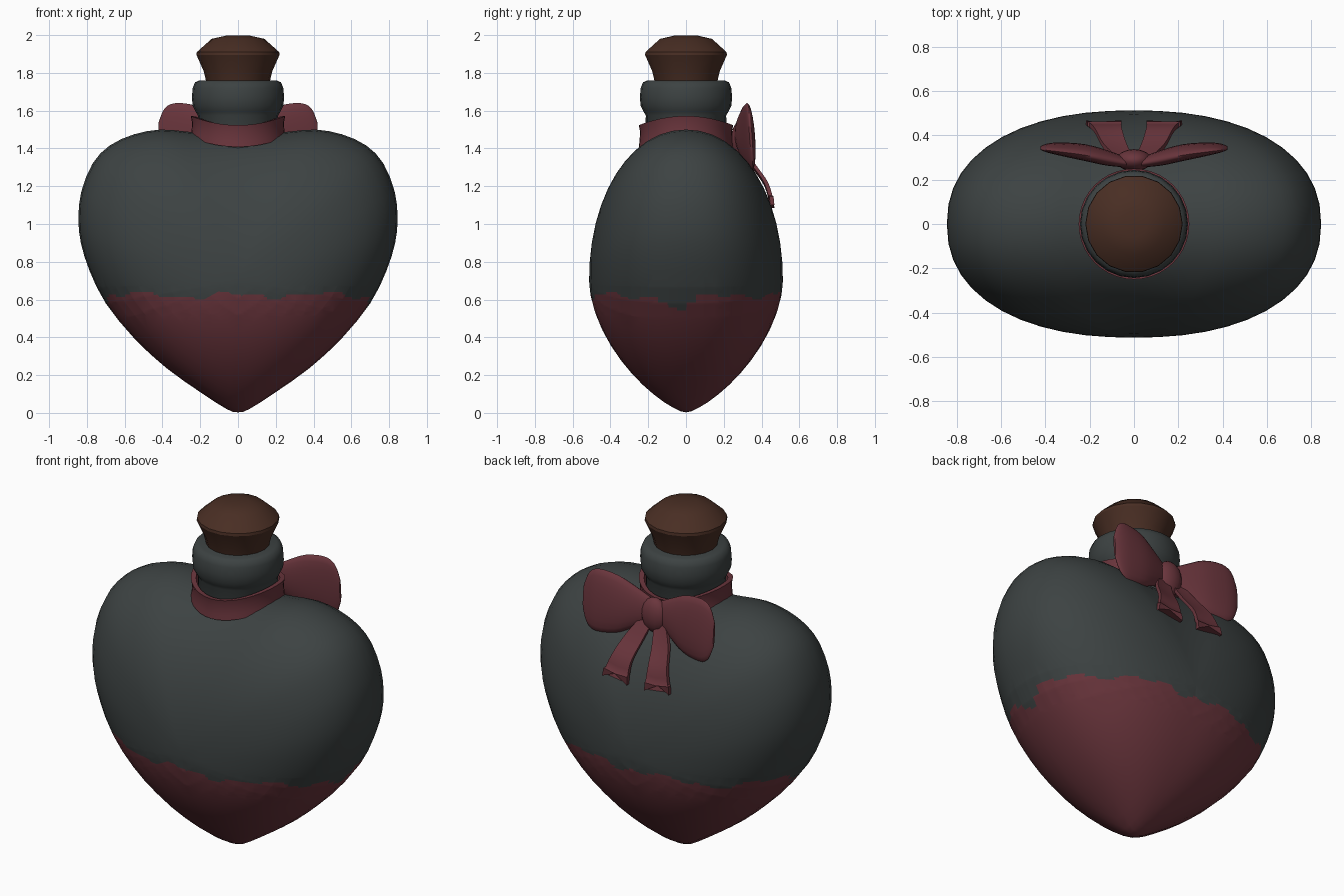
import bpy, bmesh, math
from mathutils import Vector

if "Cube" in bpy.data.objects:
    bpy.data.objects.remove(bpy.data.objects["Cube"])


def material(name, rgb):
    m = bpy.data.materials.new(name)
    m.diffuse_color = (*rgb, 1)
    m.use_nodes = True
    m.node_tree.nodes["Principled BSDF"].inputs["Base Color"].default_value = m.diffuse_color
    return m


GLASS = material("dark_glass", (0.046, 0.055, 0.055))
RED = material("wine_red", (0.145, 0.036, 0.046))
CORK = material("cork_brown", (0.066, 0.027, 0.017))


def finish(name, bm, mats, angle=40, mirror=False):
    bmesh.ops.recalc_face_normals(bm, faces=bm.faces)
    me = bpy.data.meshes.new(name)
    bm.to_mesh(me)
    bm.free()
    for m in mats:
        me.materials.append(m)
    me.shade_smooth()
    me.set_sharp_from_angle(angle=math.radians(angle))
    ob = bpy.data.objects.new(name, me)
    bpy.context.collection.objects.link(ob)
    if mirror:
        ob.modifiers.new("mirror", 'MIRROR').use_mirror_merge = False
    return ob


def loft(name, rings, mat, closed=False, **kw):
    """Skin a list of point rings; cap the ends unless the rings form a loop."""
    bm = bmesh.new()
    vs = [[bm.verts.new(p) for p in r] for r in rings]
    n = len(vs[0])
    pairs = list(zip(vs, vs[1:])) + ([(vs[-1], vs[0])] if closed else [])
    for a, b in pairs:
        for i in range(n):
            j = (i + 1) % n
            bm.faces.new((a[i], a[j], b[j], b[i]))
    if not closed:
        bm.faces.new(vs[0])
        bm.faces.new(vs[-1])
    return finish(name, bm, [mat], **kw)


def lathe(name, profile, sides, mat, **kw):
    rings = [[(r * math.cos(2 * math.pi * i / sides), r * math.sin(2 * math.pi * i / sides), z)
              for i in range(sides)] for r, z in profile]
    return loft(name, rings, mat, **kw)


def catmull(pts, sub, closed):
    """Smooth curve through points of any dimension."""
    n, out = len(pts), []
    for i in range(n if closed else n - 1):
        idx = [(i + k) % n if closed else min(max(i + k, 0), n - 1) for k in (-1, 0, 1, 2)]
        p0, p1, p2, p3 = (Vector(pts[k]) for k in idx)
        for s in range(sub):
            t = s / sub
            out.append(0.5 * (2 * p1 + (p2 - p0) * t + (2 * p0 - 5 * p1 + 4 * p2 - p3) * t * t
                              + (3 * p1 - p0 - 3 * p2 + p3) * t ** 3))
    if not closed:
        out.append(Vector(pts[-1]))
    return out


# Heart-shaped bottle body: shrunken copies of the outline, swelling in y
half = [(0, 0.003), (0.06, 0.02), (0.2, 0.11), (0.38, 0.238), (0.55, 0.395), (0.7, 0.58),
        (0.785, 0.75), (0.832, 0.9), (0.845, 1.03), (0.83, 1.17), (0.77, 1.32), (0.68, 1.415),
        (0.55, 1.475), (0.41, 1.5), (0.28, 1.49), (0.16, 1.48), (0, 1.475)]
outline = catmull(half + [(-x, z) for x, z in half[-2:0:-1]], 2, True)
CZ, DEPTH, STEPS, BOX = 0.7, 0.513, 12, 2.3


def half_width(z):
    for p, q in zip(outline, outline[1:]):
        if p[1] <= z <= q[1]:
            return p[0] + (q[0] - p[0]) * (z - p[1]) / (q[1] - p[1])
    return 0.001


def body_point(p, s, side):
    dx, dz = p[0], p[1] - CZ
    x, z = dx * s, CZ + dz * s
    if dz < 0:                      # lower half: rounded oval cross-sections down to the tip
        b = max(0.0, 1 - ((CZ - z) / CZ) ** 1.75) ** 0.75
        u = min(1.0, abs(x) / max(half_width(z), 1e-4))
        y = b * (1 - u ** BOX) ** (1 / BOX)
    else:                           # upper half: pillow over the two lobes
        e = 2 + (BOX - 2) * dx * dx / (dx * dx + dz * dz)
        y = (1 - s ** e) ** (1 / e)
    return x, side * DEPTH * y, z


bm = bmesh.new()
rim = [bm.verts.new((p[0], 0, p[1])) for p in outline]
n = len(rim)
for side in (-1, 1):
    prev = rim
    for k in range(STEPS - 1, 0, -1):
        s = math.sin(k / STEPS * math.pi / 2)
        ring = [bm.verts.new(body_point(p, s, side)) for p in outline]
        for i in range(n):
            j = (i + 1) % n
            bm.faces.new((prev[i], prev[j], ring[j], ring[i]))
        prev = ring
    pole = bm.verts.new((0, side * DEPTH, CZ))
    for i in range(n):
        bm.faces.new((prev[i], prev[(i + 1) % n], pole))


def cut(co, no, faces):
    fs = list(faces)
    geom = fs + list({e for f in fs for e in f.edges}) + list({v for f in fs for v in f.verts})
    bmesh.ops.bisect_plane(bm, geom=geom, dist=1e-5, plane_co=co, plane_no=no)


# Fine cuts in the band where the uneven liquid edge runs
for k in range(12):
    cut((0, 0, 0.515 + 0.014 * k), (0, 0, 1), bm.faces)
for axis, lim in ((0, 16), (1, 10)):
    for k in range(-lim, lim + 1):
        co, no = [0, 0, 0], [0, 0, 0]
        co[axis], no[axis] = k * 0.05 + 0.003, 1
        cut(co, no, [f for f in bm.faces if all(0.514 < v.co.z < 0.67 for v in f.verts)])


def liquid_top(x, y):
    a = math.atan2(y, x)
    return (0.622 + 0.014 * math.sin(7 * a + 0.5) + 0.012 * math.sin(17 * a)
            - 0.07 * math.exp(-((y + 0.02) / 0.09) ** 2))


for f in bm.faces:
    c = f.calc_center_median()
    f.material_index = int(c.z < liquid_top(c.x, c.y))
finish("heart_bottle_body", bm, [GLASS, RED], angle=50)

# Neck with rounded lip
lathe("bottle_neck", [(0.215, 1.3), (0.213, 1.575), (0.225, 1.595), (0.24, 1.625), (0.244, 1.67),
                      (0.24, 1.72), (0.228, 1.75), (0.205, 1.76)], 24, GLASS, angle=60)

# Cork stopper
lathe("cork_stopper", [(0.165, 1.74), (0.182, 1.81), (0.22, 1.895), (0.218, 1.91),
                       (0.14, 1.98), (0.06, 1.998)], 18, CORK, angle=30)

# Ribbon collar, saddle shaped around the neck
section = [(0.218, -0.055), (0.25, -0.06), (0.246, -0.03), (0.243, 0.02),
           (0.25, 0.055), (0.222, 0.052)]
rings = []
for i in range(40):
    a = 2 * math.pi * i / 40
    zc = 1.468 + 0.049 * math.cos(a) ** 2
    rings.append([(r * math.cos(a), r * math.sin(a), zc + dz) for r, dz in section])
loft("ribbon_collar", rings, RED, closed=True, angle=50)

# Bow loops: (x, y, half height, half thickness)
rings = []
for x, y, h, t in catmull([(0.02, 0.275, 0.06, 0.02), (0.12, 0.298, 0.115, 0.034),
                           (0.22, 0.322, 0.164, 0.036), (0.33, 0.338, 0.178, 0.028),
                           (0.39, 0.343, 0.148, 0.018), (0.422, 0.343, 0.07, 0.007)], 3, False):
    ring = []
    for i in range(20):
        a = 2 * math.pi * i / 20
        dz = h * math.sin(a)
        ring.append((x, y + t * math.cos(a) - 0.07 * dz, 1.462 + dz))
    rings.append(ring)
loft("bow_loops", rings, RED, angle=60, mirror=True)

# Bow tails with notched ends: (x, y, z, half width)
rings = []
path = catmull([(0.035, 0.285, 1.42, 0.034), (0.085, 0.35, 1.31, 0.052),
                (0.118, 0.425, 1.2, 0.062), (0.136, 0.456, 1.085, 0.08)], 4, False)
for i, (x, y, z, w) in enumerate(path):
    notch = 0.045 if i == len(path) - 1 else 0
    if i == len(path) - 2:
        z += 0.025
    row = [(x - w, 0, z), (x, notch, z + notch), (x + w, 0, z + 0.015)]
    top = [(px, y + 0.012 - m * 0.3, pz) for px, m, pz in row]
    low = [(px, y - 0.01 - m * 0.3, pz) for px, m, pz in reversed(row)]
    rings.append(top + low)
loft("bow_tails", rings, RED, angle=40, mirror=True)

# Bow knot
bm = bmesh.new()
bmesh.ops.create_uvsphere(bm, u_segments=16, v_segments=10, radius=1)
for v in bm.verts:
    v.co = (v.co.x * 0.08, 0.288 + v.co.y * 0.05, 1.445 + v.co.z * 0.1)
finish("bow_knot", bm, [RED], angle=60)
